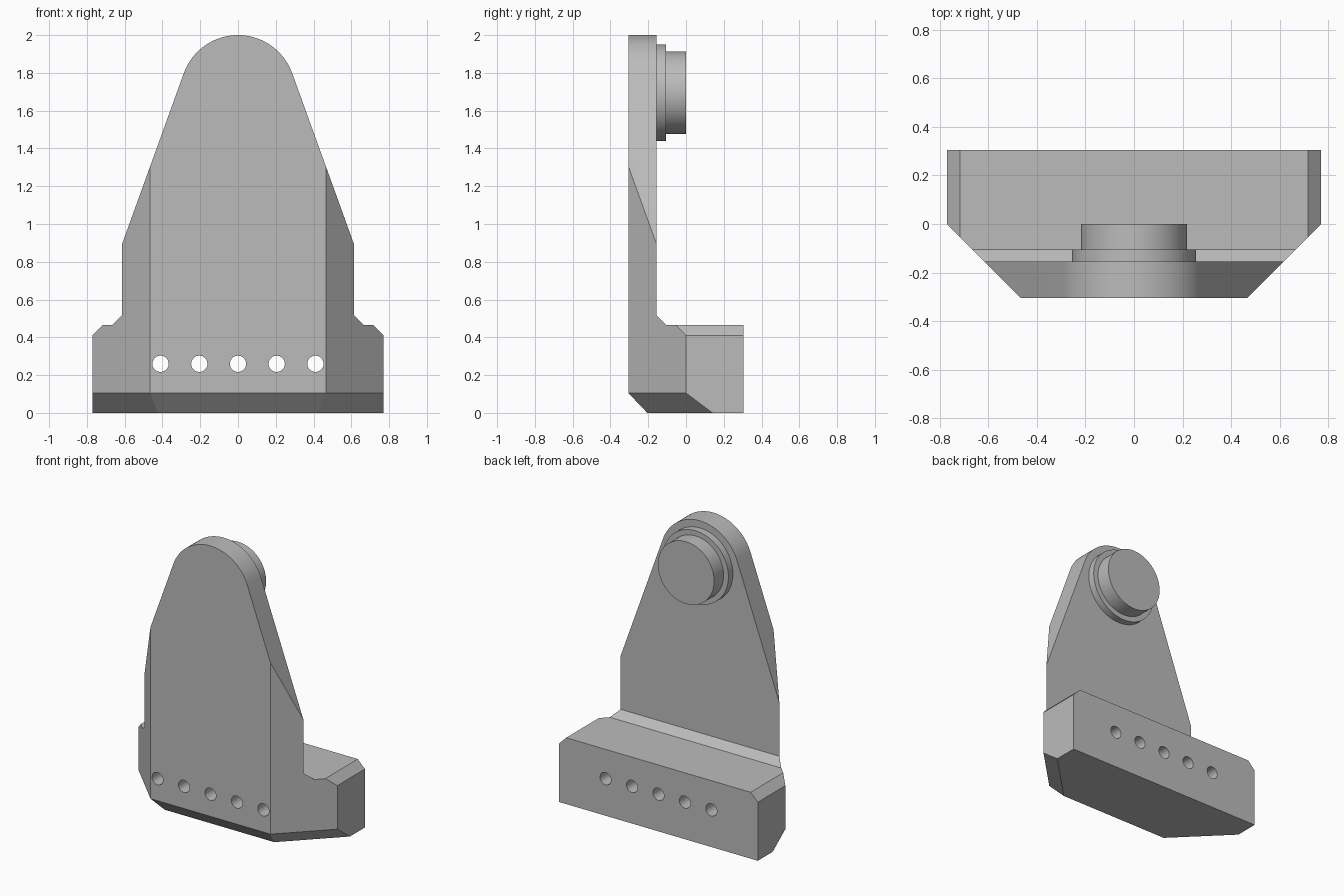
import bpy, bmesh, math
from mathutils import Vector

if "Cube" in bpy.data.objects:
    bpy.data.objects.remove(bpy.data.objects["Cube"], do_unlink=True)

grey = bpy.data.materials.new("machined grey")
grey.use_nodes = True
grey.diffuse_color = (0.5, 0.5, 0.5, 1)
grey.node_tree.nodes["Principled BSDF"].inputs["Base Color"].default_value = (0.5, 0.5, 0.5, 1)


def finish(bm, name):
    bmesh.ops.recalc_face_normals(bm, faces=bm.faces[:])
    mesh = bpy.data.meshes.new(name)
    bm.to_mesh(mesh)
    bm.free()
    obj = bpy.data.objects.new(name, mesh)
    bpy.context.collection.objects.link(obj)
    mesh.materials.append(grey)
    return obj


def prism(points, direction):
    """Extrude a closed outline of 3D points along a direction."""
    bm = bmesh.new()
    face = bm.faces.new([bm.verts.new(p) for p in points])
    new = bmesh.ops.extrude_face_region(bm, geom=[face], use_keep_orig=True)["geom"]
    bmesh.ops.translate(bm, vec=direction, verts=[g for g in new if isinstance(g, bmesh.types.BMVert)])
    bmesh.ops.recalc_face_normals(bm, faces=bm.faces[:])
    return bm


def slice_off(bm, point, normal):
    """Remove everything on the normal side of a plane and cap the cut."""
    cut = bmesh.ops.bisect_plane(bm, geom=bm.verts[:] + bm.edges[:] + bm.faces[:],
                                 plane_co=point, plane_no=normal, clear_outer=True)["geom_cut"]
    edges = [g for g in cut if isinstance(g, bmesh.types.BMEdge)]
    bmesh.ops.holes_fill(bm, edges=edges, sides=0)


def disc(name, radius, y0, y1, x=0, z=0, sides=64):
    ring = [(x + radius * math.cos(math.tau * i / sides), y0,
             z + radius * math.sin(math.tau * i / sides)) for i in range(sides)]
    return finish(prism(ring, Vector((0, y1 - y0, 0))), name)


def activate(obj):
    bpy.ops.object.select_all(action='DESELECT')
    obj.select_set(True)
    bpy.context.view_layer.objects.active = obj


def boolean(obj, cutter, operation):
    mod = obj.modifiers.new(operation, 'BOOLEAN')
    mod.operation, mod.object, mod.solver = operation, cutter, 'EXACT'
    activate(obj)
    bpy.ops.object.modifier_apply(modifier=mod.name)
    bpy.data.objects.remove(cutter, do_unlink=True)


HALF, DEPTH, PLATE, BASE_TOP, FILLET = 0.77, 0.305, -0.155, 0.465, 0.05
EYE_Z, EYE_R = 1.695, 0.305

# Side profile: upright plate, fillet, foot and front bottom chamfer
side = [(-DEPTH + 0.1, 0), (DEPTH, 0), (DEPTH, BASE_TOP), (PLATE + FILLET, BASE_TOP),
        (PLATE, BASE_TOP + FILLET), (PLATE, 2.1), (-DEPTH, 2.1), (-DEPTH, 0.105)]
bm = prism([(-HALF, y, z) for y, z in side], Vector((2 * HALF, 0, 0)))

# Slanted front corners and their bottom chamfers
for s in (-1, 1):
    slice_off(bm, (s * HALF, 0, 0), (s, -1, 0))
    slice_off(bm, (s * HALF, 0, 0.105), (s, -1, -4 / 3))
bracket = finish(bm, "bracket")

# Front outline: chamfered foot, tapered sides and a rounded top
tangent = math.radians(19.9)
arc = [(EYE_R * math.cos(a), EYE_Z + EYE_R * math.sin(a))
       for a in [tangent + (math.pi / 2 - tangent) * i / 20 for i in range(21)]]
right = [(HALF + 0.1, -0.1), (HALF + 0.1, 0.31), (0.69, 0.49), (0.69, 0.683)] + arc
outline = right + [(-x, z) for x, z in reversed(right[:-1])]
cutter = finish(prism([(x, -0.5, z) for x, z in outline], Vector((0, 1, 0))), "outline_cutter")
boolean(bracket, cutter, 'INTERSECT')

# Row of through holes
for i in range(-2, 3):
    boolean(bracket, disc("hole_cutter", 0.043, -0.5, 0.5, i * 0.205, 0.26, 32), 'DIFFERENCE')

# Stepped boss on the back of the plate
flange = disc("boss_flange", 0.255, PLATE - 0.01, -0.105, z=EYE_Z)
pin = disc("boss_pin", 0.218, -0.115, 0, z=EYE_Z)

for obj in (bracket, flange, pin):
    activate(obj)
    bpy.ops.object.shade_smooth_by_angle(angle=math.radians(15))
